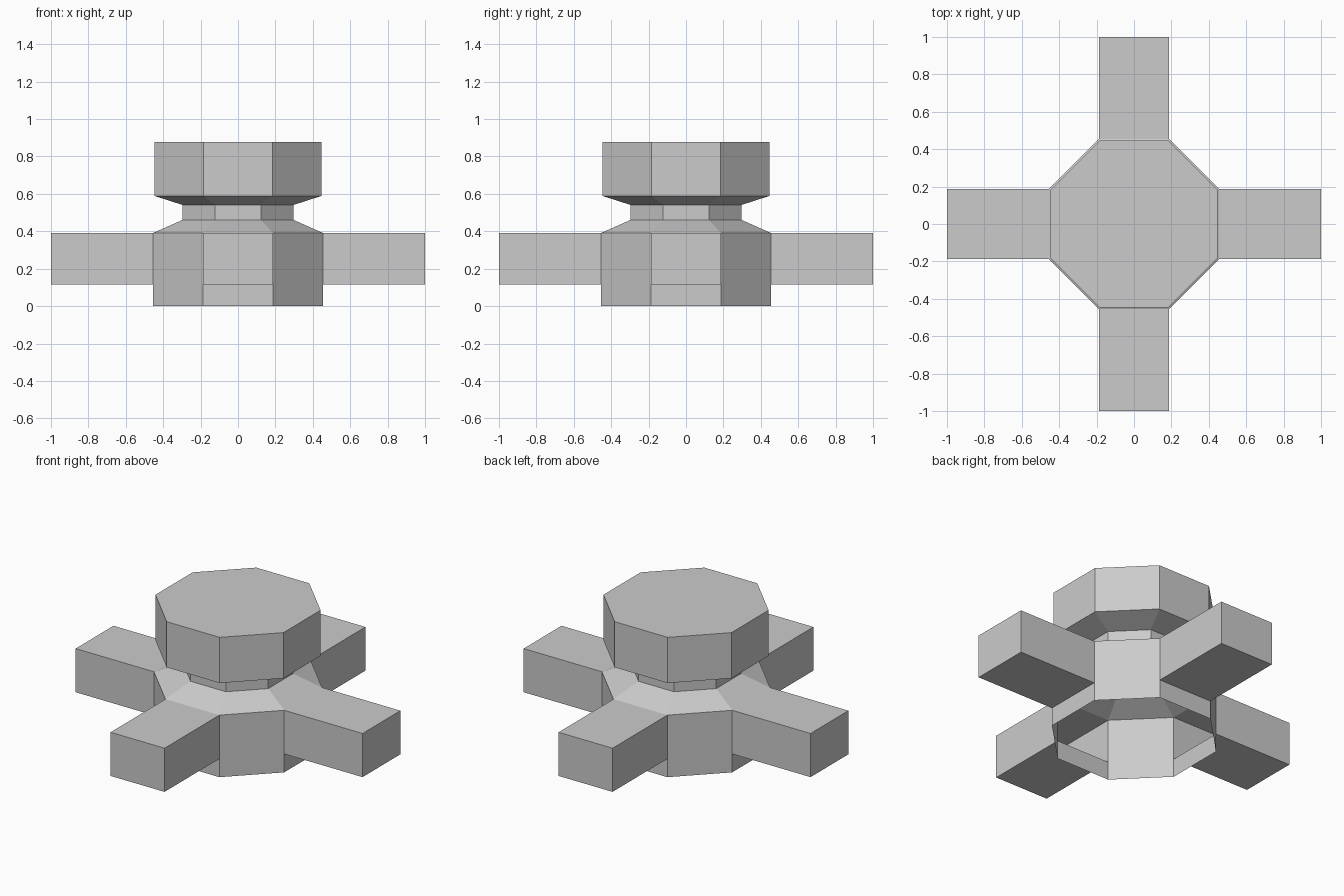
import bpy, bmesh, math

if "Cube" in bpy.data.objects:
    bpy.data.objects.remove(bpy.data.objects["Cube"])

grey = bpy.data.materials.new("light_grey")
grey.diffuse_color = (0.6, 0.6, 0.6, 1)
grey.use_nodes = True
grey.node_tree.nodes["Principled BSDF"].inputs["Base Color"].default_value = grey.diffuse_color

# Octagonal shell profile: (distance to flat side, height), open at the bottom
PROFILE = [(0.454, 0.0), (0.454, 0.116), (0.454, 0.391), (0.297, 0.461),
           (0.297, 0.541), (0.446, 0.589), (0.446, 0.877)]
ARM_ROW = 1
ARM_REACH = 1.0

bm = bmesh.new()
rings = []
for apothem, z in PROFILE:
    r = apothem / math.cos(math.pi / 8)
    angles = [math.pi / 8 + i * math.pi / 4 for i in range(8)]
    rings.append([bm.verts.new((r * math.cos(a), r * math.sin(a), z)) for a in angles])

# Walls; the sides facing x and y become arms
arm_faces = []
for row in range(len(rings) - 1):
    low, high = rings[row], rings[row + 1]
    for i in range(8):
        j = (i + 1) % 8
        face = bm.faces.new((low[i], low[j], high[j], high[i]))
        if row == ARM_ROW and i % 2 == 1:
            arm_faces.append(face)
bm.faces.new(rings[-1])  # flat lid
bm.normal_update()

# Four hollow arms pulled straight out of the body
for face in bmesh.ops.extrude_discrete_faces(bm, faces=arm_faces)["faces"]:
    face.normal_update()
    push = face.normal * (ARM_REACH - PROFILE[ARM_ROW][0])
    bmesh.ops.translate(bm, verts=face.verts[:], vec=push)
bmesh.ops.remove_doubles(bm, verts=bm.verts[:], dist=0.0005)

# Merge the lower and upper halves of the diagonal walls
seams = [e for e in bm.edges if len(e.link_faces) == 2
         and all(abs(v.co.z - PROFILE[ARM_ROW][1]) < 0.001 for v in e.verts)
         and e.link_faces[0].normal.dot(e.link_faces[1].normal) > 0.999]
bmesh.ops.dissolve_edges(bm, edges=seams, use_verts=False)
bmesh.ops.recalc_face_normals(bm, faces=bm.faces[:])

mesh = bpy.data.meshes.new("valve_body")
bm.to_mesh(mesh)
bm.free()
mesh.materials.append(grey)
body = bpy.data.objects.new("four_arm_hub", mesh)
bpy.context.collection.objects.link(body)
